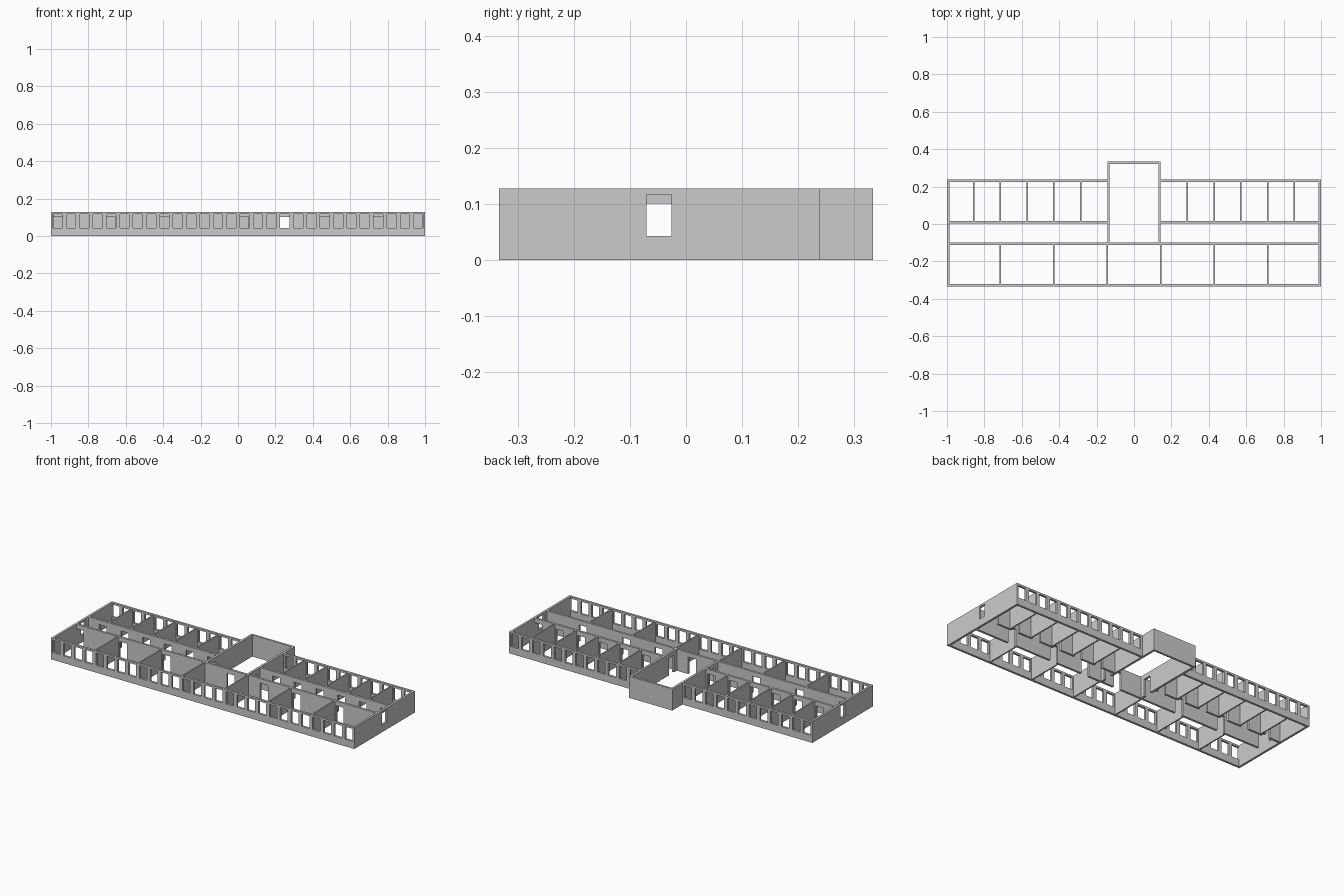
import bpy, bmesh

if "Cube" in bpy.data.objects:
    bpy.data.objects.remove(bpy.data.objects["Cube"])

H = 0.128            # wall height
T = 0.013            # main wall thickness
P = 0.004            # half thickness of room partitions
MOD = 1 / 7          # planning grid
L, F, B = 1.0, 0.333, 0.238
CORR_S, CORR_N = -0.099, 0.003   # corridor faces
CORR_MID = (CORR_S + CORR_N) / 2


def window(c, w=0.05):
    return (c - w / 2, c + w / 2, 0.043, 0.117)


def door(c, w=0.05):
    return (c - w / 2, c + w / 2, 0.0, 0.101)


def wall(name, axis, start, end, near, far, openings=()):
    """Wall along axis, cut into a grid that skips the openings, then thickened."""
    us = sorted({start, end} | {u for o in openings for u in o[:2]})
    zs = sorted({0.0, H} | {z for o in openings for z in o[2:]})
    bm = bmesh.new()

    def pt(u, z):
        return bm.verts.new((u, near, z) if axis == 'x' else (near, u, z))

    grid = [[pt(u, z) for z in zs] for u in us]
    for i in range(len(us) - 1):
        for j in range(len(zs) - 1):
            cu, cz = (us[i] + us[i + 1]) / 2, (zs[j] + zs[j + 1]) / 2
            if any(o[0] < cu < o[1] and o[2] < cz < o[3] for o in openings):
                continue
            bm.faces.new((grid[i][j], grid[i + 1][j], grid[i + 1][j + 1], grid[i][j + 1]))
    ext = bmesh.ops.extrude_face_region(bm, geom=bm.faces[:])
    moved = [v for v in ext['geom'] if isinstance(v, bmesh.types.BMVert)]
    d = far - near
    bmesh.ops.translate(bm, verts=moved, vec=(0, d, 0) if axis == 'x' else (d, 0, 0))
    bmesh.ops.delete(bm, geom=[v for v in bm.verts if not v.link_faces], context='VERTS')
    bmesh.ops.recalc_face_normals(bm, faces=bm.faces[:])
    me = bpy.data.meshes.new(name)
    bm.to_mesh(me)
    bm.free()
    ob = bpy.data.objects.new(name, me)
    bpy.context.collection.objects.link(ob)
    return ob


# Front facade with 28 windows
wall("front_wall", 'x', -L, L, -F, -F + T,
     [window(-L + (i + 0.5) * MOD / 2) for i in range(28)])

# Corridor wall of the front rooms, one door per room
front_doors = [-0.964, -0.679, -0.393, 0.03, 0.25, 0.464, 0.75]
wall("corridor_front_wall", 'x', -L + T, L - T, CORR_S - T, CORR_S,
     [door(c) for c in front_doors])

# Front room partitions
for k in (-5, -3, -1, 1, 3, 5):
    wall("front_partition", 'y', -F + T, CORR_S - T, k * MOD - P, k * MOD + P)

for s, side in ((-1, "left"), (1, "right")):
    # End wall with the corridor window
    wall(side + "_end_wall", 'y', -F + T, B - T, s * L, s * (L - T),
         [window(CORR_MID, 0.044)])

    # Back facade wing, 12 windows
    a, b = sorted((s * MOD, s * L))
    wall(side + "_back_wall", 'x', a, b, B - T, B,
         [window(a + (i + 0.5) * MOD / 2) for i in range(12)])

    # Corridor wall of the back rooms, door near the right of each room
    a2, b2 = sorted((s * MOD, s * (L - T)))
    wall(side + "_corridor_back_wall", 'x', a2, b2, CORR_N, CORR_N + T,
         [door(a + (i + 0.75) * MOD) for i in range(6)])

    # Back room partitions
    for k in range(2, 7):
        x = s * k * MOD
        wall(side + "_back_partition", 'y', CORR_N + T, B - T, x - P, x + P)

    # Stair block side wall with passage into the corridor
    wall(side + "_stair_block_wall", 'y', CORR_S, F, s * (MOD - T), s * MOD,
         [door(CORR_MID)])

# Stair block rear wall
wall("stair_block_back_wall", 'x', -MOD + T, MOD - T, F - T, F)
